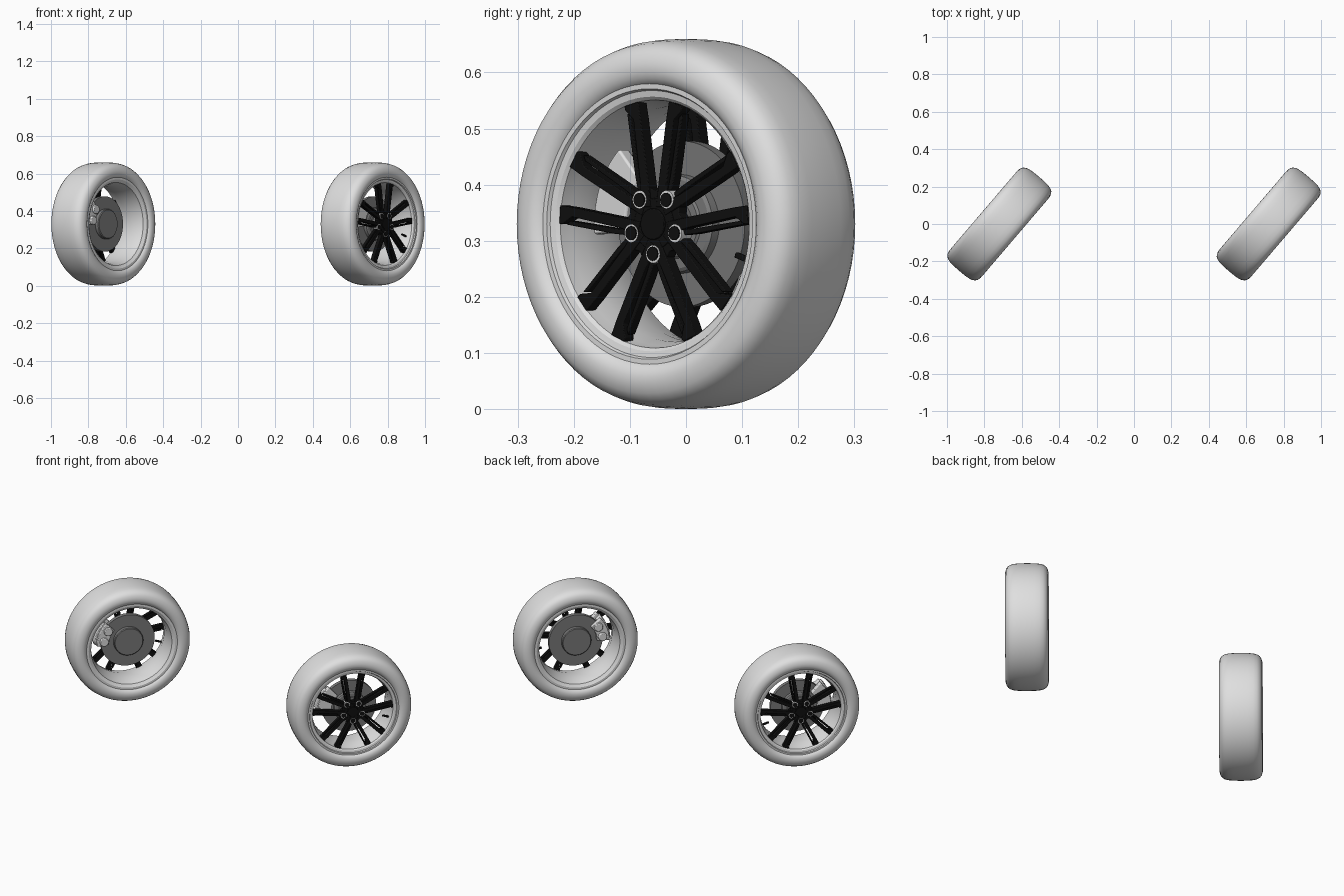
import bpy, bmesh, math
from mathutils import Matrix, Vector

if "Cube" in bpy.data.objects:
    bpy.data.objects.remove(bpy.data.objects["Cube"], do_unlink=True)


def material(name, value):
    m = bpy.data.materials.new(name)
    m.use_nodes = True
    color = (value, value, value, 1)
    m.diffuse_color = color
    m.node_tree.nodes["Principled BSDF"].inputs["Base Color"].default_value = color
    return m


LIGHT = material("light grey", 0.74)
STEEL = material("brake grey", 0.2)
BLACK = material("gloss black", 0.005)
STEER = math.radians(-40.5)


def finish(bm, name, mat, place, bevel=0):
    """Move a part from wheel space (x = outward along the axle) into the scene."""
    bmesh.ops.remove_doubles(bm, verts=bm.verts, dist=1e-5)
    bm.transform(place)
    bmesh.ops.recalc_face_normals(bm, faces=bm.faces)
    mesh = bpy.data.meshes.new(name)
    bm.to_mesh(mesh)
    bm.free()
    mesh.materials.append(mat)
    ob = bpy.data.objects.new(name, mesh)
    bpy.context.collection.objects.link(ob)
    bpy.ops.object.select_all(action='DESELECT')
    ob.select_set(True)
    bpy.context.view_layer.objects.active = ob
    bpy.ops.object.shade_smooth_by_angle(angle=math.radians(32))
    if bevel:
        mod = ob.modifiers.new("soft edges", 'BEVEL')
        mod.width = bevel
        mod.segments = 2
        mod.limit_method = 'ANGLE'


def lathe(name, profile, mat, place, closed=True, steps=80):
    """Spin an (axle position, radius) profile round the axle."""
    bm = bmesh.new()
    vs = [bm.verts.new((d, 0, r)) for d, r in profile]
    for a, b in zip(vs, vs[1:] + (vs[:1] if closed else [])):
        bm.edges.new((a, b))
    bmesh.ops.spin(bm, geom=bm.verts[:] + bm.edges[:], cent=(0, 0, 0), axis=(1, 0, 0),
                   angle=math.tau, steps=steps)
    finish(bm, name, mat, place)


def add_prism(bm, outline, d0, d1, turn=0):
    """Extrude a (y, z) outline along the axle, turned about it."""
    rot = Matrix.Rotation(turn, 4, 'X')
    face = bm.faces.new([bm.verts.new(rot @ Vector((d0, y, z))) for y, z in outline])
    out = bmesh.ops.extrude_face_region(bm, geom=[face])["geom"]
    bmesh.ops.translate(bm, vec=(d1 - d0, 0, 0),
                        verts=[v for v in out if isinstance(v, bmesh.types.BMVert)])


def circle(y, z, r, n=20):
    return [(y + r * math.cos(math.tau * i / n), z + r * math.sin(math.tau * i / n))
            for i in range(n)]


def arc_band(r0, r1, a0, a1, n=10):
    """Outline of a ring sector, angles measured up from the forward direction."""
    angles = [math.radians(a0 + (a1 - a0) * i / n) for i in range(n + 1)]
    polar = [(r1, a) for a in angles] + [(r0, a) for a in reversed(angles)]
    return [(-r * math.cos(a), r * math.sin(a)) for r, a in polar]


# Half outlines, from the centre line of the tyre to its bead
TYRE_HALF = [(0, .33), (.04, .329), (.066, .3265), (.085, .3215), (.098, .313), (.106, .302),
             (.111, .286), (.1115, .272), (.108, .26), (.1, .25), (.086, .243)]
TYRE = [(-d, r) for d, r in reversed(TYRE_HALF[1:])] + TYRE_HALF
RIM = [(.1, .25), (.1, .241), (.094, .238), (.092, .227), (.086, .221), (.06, .217), (.03, .21),
       (-.03, .21), (-.07, .217), (-.09, .222), (-.1, .238), (-.1, .25), (-.08, .244),
       (-.06, .23), (.06, .23), (.08, .244)]
DISC = [(-.035, 0), (-.035, .076), (-.031, .08), (-.012, .08), (-.012, .148), (.012, .148),
        (.012, .088), (.028, .086), (.032, .08), (.032, .062), (.036, .058), (.036, .045),
        (.066, .045), (.066, 0)]

# Split spoke: a wide bar with a flared foot, and a thin bar beside it
WIDE_BAR = [(.006, .03), (.012, .075), (.03, .188), (.036, .218), (.068, .21), (.066, .202),
            (.047, .186), (.031, .072), (.03, .03)]
THIN_BAR = [(.03, .06), (.036, .085), (.056, .19), (.065, .197), (.063, .185), (.046, .085),
            (.04, .06)]


def build_wheel(side):
    tag = "left" if side > 0 else "right"
    place = (Matrix.Translation((side * .72, 0, .33)) @ Matrix.Rotation(STEER, 4, 'Z')
             @ Matrix.Diagonal((side, 1, 1, 1)))
    lathe(tag + "_tyre", TYRE, LIGHT, place)
    lathe(tag + "_rim", RIM, LIGHT, place)
    lathe(tag + "_brake_disc", DISC, STEEL, place, closed=False)

    # Five pairs of spokes
    bm = bmesh.new()
    for k in range(5):
        for flip in (1, -1):
            for bar, front in ((WIDE_BAR, .09), (THIN_BAR, .086)):
                add_prism(bm, [(flip * y, z) for y, z in bar], .066, front, math.tau * k / 5)
    finish(bm, tag + "_spokes", BLACK, place, .0015)

    # Spoke centre with the centre cap
    bm = bmesh.new()
    add_prism(bm, circle(0, 0, .046, 40), .06, .089)
    add_prism(bm, circle(0, 0, .028, 40), .08, .093)
    for k in range(5):
        add_prism(bm, [(-.03, .03), (.03, .03), (.028, .072), (0, .06), (-.028, .072)],
                  .064, .087, math.tau * k / 5)
    finish(bm, tag + "_spoke_hub", BLACK, place, .0015)

    # Bright bolt seats and the black bolts inside them
    seats, bolts = bmesh.new(), bmesh.new()
    for k in range(5):
        turn = math.tau * (k + .5) / 5
        add_prism(seats, circle(0, .054, .016), .062, .0905, turn)
        add_prism(bolts, circle(0, .053, .0125), .064, .093, turn)
    finish(seats, tag + "_bolt_seats", LIGHT, place)
    finish(bolts, tag + "_bolts", BLACK, place)

    # Valve stem, pointing in from the rim
    bm = bmesh.new()
    add_prism(bm, [(-.005, .178), (.005, .178), (.005, .214), (-.005, .214)], .055, .065,
              math.radians(-108))
    finish(bm, tag + "_valve", BLACK, place, .002)

    # Brake caliper straddling the front of the disc
    bm = bmesh.new()
    add_prism(bm, arc_band(.105, .18, -6, 48), .016, .044)
    add_prism(bm, arc_band(.11, .178, -2, 44), -.042, -.016)
    add_prism(bm, arc_band(.153, .186, 0, 42), -.03, .034)
    for degrees in (8, 34):
        a = math.radians(degrees)
        add_prism(bm, circle(-.14 * math.cos(a), .14 * math.sin(a), .024), -.054, -.03)
    finish(bm, tag + "_caliper", LIGHT, place, .004)


for side in (1, -1):
    build_wheel(side)
